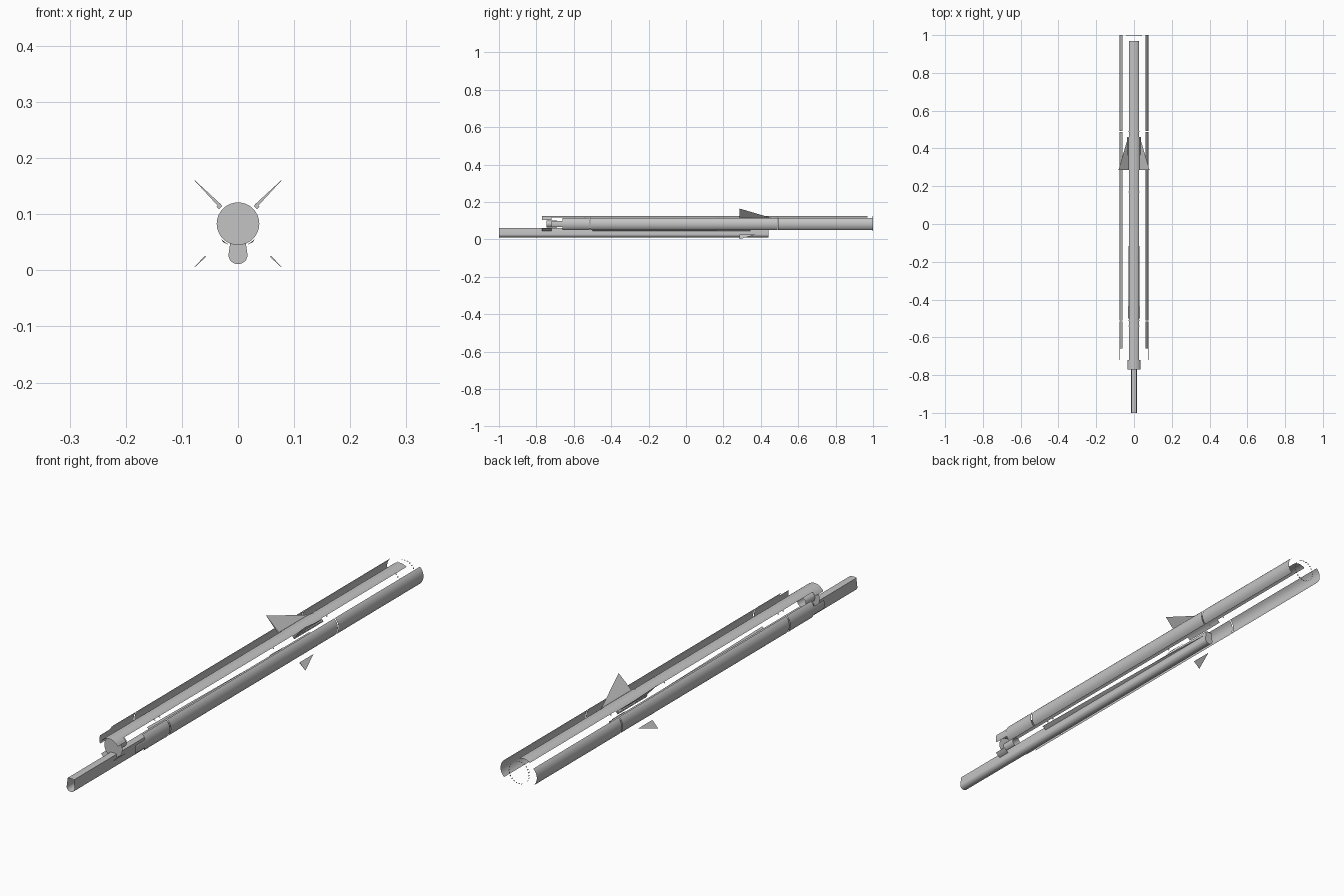
import bpy, bmesh, math

if "Cube" in bpy.data.objects:
    bpy.data.objects.remove(bpy.data.objects["Cube"])

ZC = 0.083   # height of the body axis
R = 0.042    # skin radius


def material(name, rgb):
    m = bpy.data.materials.new(name)
    m.diffuse_color = (*rgb, 1)
    m.use_nodes = True
    m.node_tree.nodes["Principled BSDF"].inputs["Base Color"].default_value = m.diffuse_color
    return m


GREY = material("light_grey", (0.55, 0.55, 0.55))


def finish(name, bm, smooth=True):
    me = bpy.data.meshes.new(name)
    bm.to_mesh(me)
    bm.free()
    ob = bpy.data.objects.new(name, me)
    bpy.context.collection.objects.link(ob)
    me.materials.append(GREY)
    if smooth:
        bpy.ops.object.select_all(action='DESELECT')
        ob.select_set(True)
        bpy.context.view_layer.objects.active = ob
        bpy.ops.object.shade_smooth_by_angle(angle=math.radians(35))
    return ob


def add_sheet(bm, r, mid, half, y0, y1, dx=0, steps=12):
    """Open arc swept along y; angles in degrees, 90 is straight up."""
    rows = []
    for i in range(steps + 1):
        a = math.radians(mid - half + 2 * half * i / steps)
        x, z = dx + r * math.cos(a), ZC + r * math.sin(a)
        rows.append((bm.verts.new((x, y0, z)), bm.verts.new((x, y1, z))))
    for a, b in zip(rows, rows[1:]):
        bm.faces.new((a[0], b[0], b[1], a[1]))


def sheet(name, *args, **kw):
    bm = bmesh.new()
    add_sheet(bm, *args, **kw)
    return finish(name, bm)


def dashes(name, r, y, angles, dx=0, width=0.006):
    """Row of small fastener plates along an arc."""
    bm = bmesh.new()
    for a in angles:
        add_sheet(bm, r, a, 3, y - width / 2, y + width / 2, dx, 2)
    return finish(name, bm)


# top skin of the body
sheet("top_skin", R, 90, 38, -0.77, 0.97)

# side skin panels, standing off from the body
for side, mid, dx in (("right", 0, 0.034), ("left", 180, -0.034)):
    for i, (y0, y1) in enumerate(((-0.66, -0.515), (-0.51, 0.488), (0.492, 1.0))):
        sheet(f"{side}_panel_{i + 1}", R, mid, 50, y0, y1, dx)
    sheet(f"{side}_panel_tab", R, mid, 22, -0.72, -0.66, dx)
    for y in (-0.525, 0.3, 0.48):
        dashes(f"{side}_panel_fasteners", R + 0.0006, y,
               [mid + k for k in range(-44, 45, 11)], dx)

# fastener rings on the body
for y in (-0.54, -0.51, 0.17, 0.49):
    dashes("body_fasteners", R + 0.0006, y, range(48, 133, 12))
dashes("nose_ring", R, 0.997, range(0, 360, 15))

# collar around the front end, with end disc and nozzle
sheet("collar_top", 0.041, 90, 60, -0.77, -0.72)
sheet("collar_bottom", 0.041, 270, 55, -0.77, -0.72)
bm = bmesh.new()
disc = [bm.verts.new((0.038 * math.cos(t), -0.745, ZC + 0.038 * math.sin(t)))
        for t in (2 * math.pi * i / 32 for i in range(32))]
bm.faces.new(disc)
finish("end_disc", bm, False)
sheet("nozzle", 0.018, 0, 180, -0.745, -0.69, steps=24)

# band under the fins
sheet("fin_band", R + 0.0012, 90, 56, 0.285, 0.46)


def fin(name, sx, sz, r_in):
    """Thin wedge fin on the diagonal, cut off inside radius r_in."""
    r0, r1, yb, yf = 0.044, 0.1165, 0.285, 0.46
    t = (r_in - r0) / (r1 - r0)
    y_in = yf + (yb - yf) * t
    th = 0.003 * (1 - t)
    c = math.sqrt(0.5)

    def pt(r, y, o):
        return (sx * c * (r + o), y, ZC + sz * c * (r - o))

    bm = bmesh.new()
    tip = bm.verts.new(pt(r1, yb, 0))
    a, b = bm.verts.new(pt(r_in, yb, th)), bm.verts.new(pt(r_in, yb, -th))
    f = bm.verts.new(pt(r_in, y_in, 0))
    for face in ((tip, a, f), (tip, f, b), (tip, b, a), (a, b, f)):
        bm.faces.new(face)
    bmesh.ops.recalc_face_normals(bm, faces=bm.faces)
    finish(name, bm, False)


for side, sx in (("right", 1), ("left", -1)):
    fin(f"{side}_upper_fin", sx, 1, 0.046)
    fin(f"{side}_lower_fin_tip", sx, -1, 0.082)
    # fin root bracket
    bpy.ops.mesh.primitive_cube_add(size=1, location=(sx * 0.033, 0.37, ZC + 0.031))
    ob = bpy.context.object
    ob.name = f"{side}_fin_bracket"
    ob.scale = (0.008, 0.17, 0.006)
    ob.rotation_euler = (0, sx * math.radians(45), 0)
    ob.data.materials.append(GREY)

# lower duct: open-topped U profile with a closed far end
half = [(0.0135, 0.06), (0.0145, 0.045), (0.017, 0.027)]
arc = [(0.017 * math.cos(t), 0.027 - 0.016 * math.sin(t))
       for t in (math.pi * i / 12 for i in range(1, 12))]
profile = half + arc + [(-x, z) for x, z in reversed(half)]
bm = bmesh.new()
front = [bm.verts.new((x, -1.0, z)) for x, z in profile]
back = [bm.verts.new((x, 0.44, z)) for x, z in profile]
for i in range(len(profile) - 1):
    bm.faces.new((front[i], front[i + 1], back[i + 1], back[i]))
bm.faces.new(back)
# curved top of the duct
top = [(0.0135 * math.cos(t), 0.06 + 0.002 * math.sin(t))
       for t in (math.pi * i / 6 for i in range(7))]
tf = [bm.verts.new((x, -1.0, z)) for x, z in top]
tb = [bm.verts.new((x, 0.44, z)) for x, z in top]
for i in range(6):
    bm.faces.new((tf[i], tf[i + 1], tb[i + 1], tb[i]))
bmesh.ops.remove_doubles(bm, verts=bm.verts, dist=0.0002)
bmesh.ops.recalc_face_normals(bm, faces=bm.faces)
finish("lower_duct", bm)

# tapered fairing sheets between duct and body
for side, sx in (("right", 1), ("left", -1)):
    bm = bmesh.new()
    pts = [(0.016, -0.5, 0.045), (0.031, -0.5, 0.056), (0.026, 0.1, 0.05), (0.016, 0.44, 0.045)]
    bm.faces.new([bm.verts.new((sx * x, y, z)) for x, y, z in pts])
    finish(f"{side}_fairing", bm, False)
